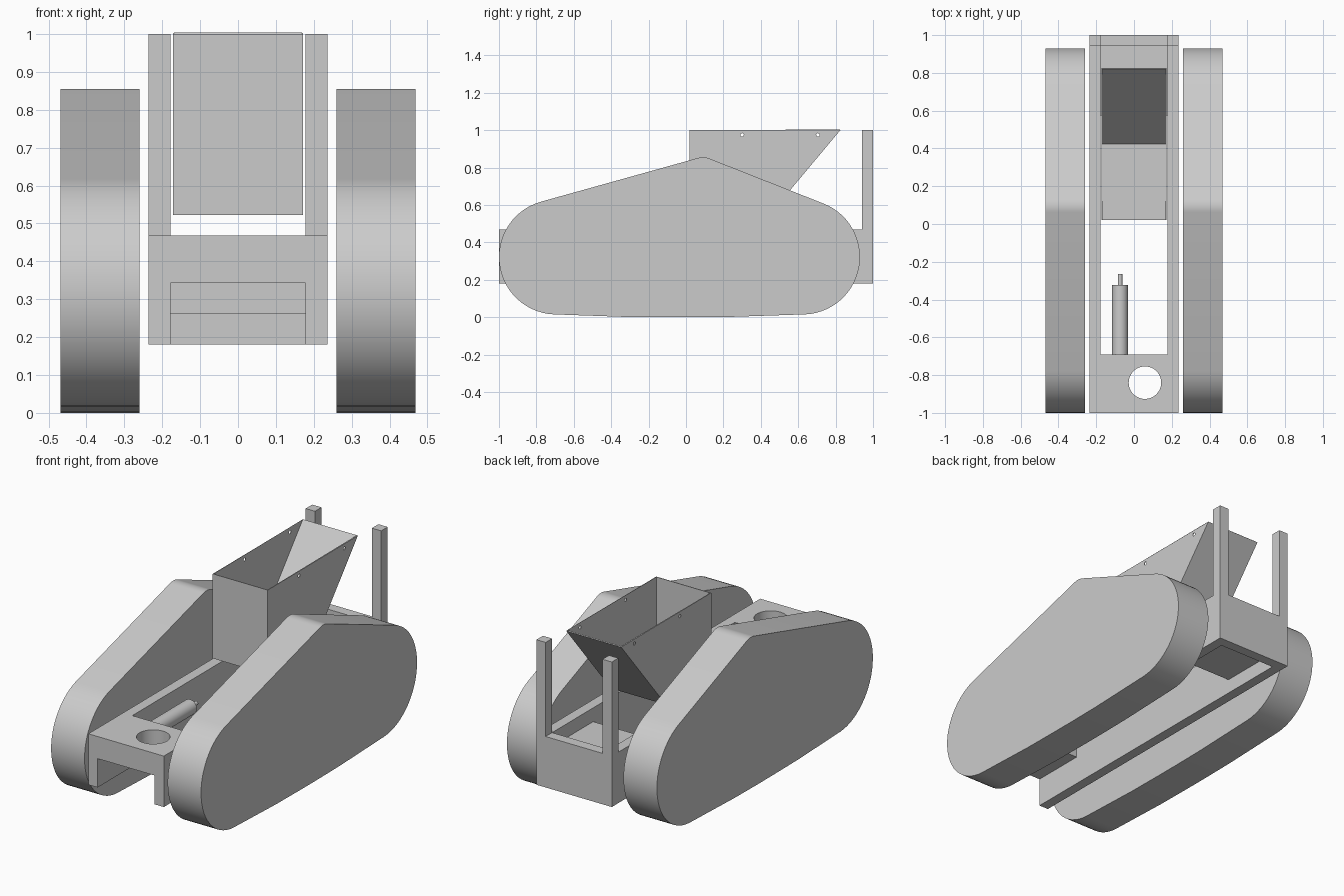
import bpy, bmesh, math
from mathutils import Matrix, Vector

if "Cube" in bpy.data.objects:
    bpy.data.objects.remove(bpy.data.objects["Cube"], do_unlink=True)

grey = bpy.data.materials.new("plain grey")
grey.use_nodes = True
grey.diffuse_color = (0.6, 0.6, 0.6, 1)
grey.node_tree.nodes["Principled BSDF"].inputs["Base Color"].default_value = (0.6, 0.6, 0.6, 1)


def finish(bm, name):
    """Turn a bmesh into a named grey object."""
    mesh = bpy.data.meshes.new(name)
    bm.to_mesh(mesh)
    bm.free()
    mesh.materials.append(grey)
    obj = bpy.data.objects.new(name, mesh)
    bpy.context.collection.objects.link(obj)
    return obj


def activate(obj):
    bpy.ops.object.select_all(action="DESELECT")
    obj.select_set(True)
    bpy.context.view_layer.objects.active = obj


def smooth(obj):
    activate(obj)
    bpy.ops.object.shade_smooth_by_angle(angle=math.radians(30))


def box(name, x, y, z):
    """Box from (low, high) pairs."""
    bm = bmesh.new()
    bmesh.ops.create_cube(bm, size=1)
    for v in bm.verts:
        v.co = [pair[0] if c < 0 else pair[1] for c, pair in zip(v.co, (x, y, z))]
    return finish(bm, name)


def cylinder(name, centre, radius, length, axis, sides=48):
    bm = bmesh.new()
    turn = Vector((0, 0, 1)).rotation_difference(Vector(axis)).to_matrix().to_4x4()
    bmesh.ops.create_cone(bm, cap_ends=True, segments=sides, radius1=radius,
                          radius2=radius, depth=length,
                          matrix=Matrix.Translation(centre) @ turn)
    return finish(bm, name)


def cut(obj, cutters):
    """Subtract each cutter from the object, then discard it."""
    activate(obj)
    for cutter in cutters:
        cutter.hide_render = True
        mod = obj.modifiers.new("cut", "BOOLEAN")
        mod.operation = "DIFFERENCE"
        mod.solver = "EXACT"
        mod.object = cutter
        bpy.ops.object.modifier_apply(modifier=mod.name)
        bpy.data.objects.remove(cutter, do_unlink=True)


# Chassis: one long block with a well, a front arch and a lowered rear shelf
inner = (-0.178, 0.178)
chassis = box("chassis", (-0.236, 0.236), (-1, 1), (0.18, 0.468))
cut(chassis, [
    box("well_cutter", inner, (-0.69, 0.575), (0, 1)),
    box("arch_cutter", inner, (-1.2, -0.6), (0, 0.343)),
    box("under_shelf_cutter", inner, (0.5, 0.942), (0, 0.262)),
    box("over_shelf_cutter", inner, (0.5, 0.942), (0.39, 1)),
    cylinder("hole_cutter", (0.058, -0.84, 0.4), 0.086, 0.6, (0, 0, 1)),
])
smooth(chassis)

# Rear posts
for side, label in ((1, "left"), (-1, "right")):
    box(label + "_rear_post", sorted((side * 0.178, side * 0.236)), (0.942, 1), (0.468, 1))


# Track pods: rounded outline extruded sideways
def arc(cy, cz, r, start, end, steps):
    angles = [math.radians(start + (end - start) * i / steps) for i in range(steps + 1)]
    return [(cy + r * math.cos(a), cz + r * math.sin(a)) for a in angles]


outline = (arc(0.623, 0.322, 0.307, -87, 68.5, 28)
           + arc(0.09, 0.755, 0.1, 68.5, 106, 8)
           + arc(-0.693, 0.322, 0.307, 106, 267, 28)
           + [(-0.33, 0.002), (-0.1, 0), (0.05, 0), (0.24, 0.002)])
for side, label in ((1, "left"), (-1, "right")):
    bm = bmesh.new()
    face = bm.faces.new([bm.verts.new((side * 0.26, y, z)) for y, z in outline])
    moved = bmesh.ops.extrude_face_region(bm, geom=[face])["geom"]
    bmesh.ops.translate(bm, vec=(side * 0.209, 0, 0),
                        verts=[v for v in moved if isinstance(v, bmesh.types.BMVert)])
    bmesh.ops.recalc_face_normals(bm, faces=bm.faces)
    smooth(finish(bm, label + "_track"))

# Hopper: thin open-topped bin with a sloping back
bm = bmesh.new()
section = [(0.02, 1), (0.02, 0.522), (0.425, 0.522), (0.825, 1)]
rows = [[bm.verts.new((x, y, z)) for y, z in section] for x in (-0.172, 0.172)]
for row in rows:
    bm.faces.new(row)
for i in range(3):
    bm.faces.new((rows[0][i], rows[0][i + 1], rows[1][i + 1], rows[1][i]))
bmesh.ops.recalc_face_normals(bm, faces=bm.faces)
hopper = finish(bm, "hopper")
activate(hopper)
wall = hopper.modifiers.new("wall", "SOLIDIFY")
wall.thickness = 0.004
wall.offset = -1
wall.use_even_offset = True
bpy.ops.object.modifier_apply(modifier=wall.name)
cut(hopper, [cylinder("pin_hole_cutter", (0, y, 0.975), 0.009, 1, (1, 0, 0), 16)
             for y in (0.3, 0.705)])

# Actuator inside the well
smooth(cylinder("actuator_body", (-0.074, -0.507, 0.405), 0.042, 0.37, (0, 1, 0), 32))
smooth(cylinder("actuator_rod", (-0.074, -0.296, 0.405), 0.012, 0.06, (0, 1, 0), 16))
